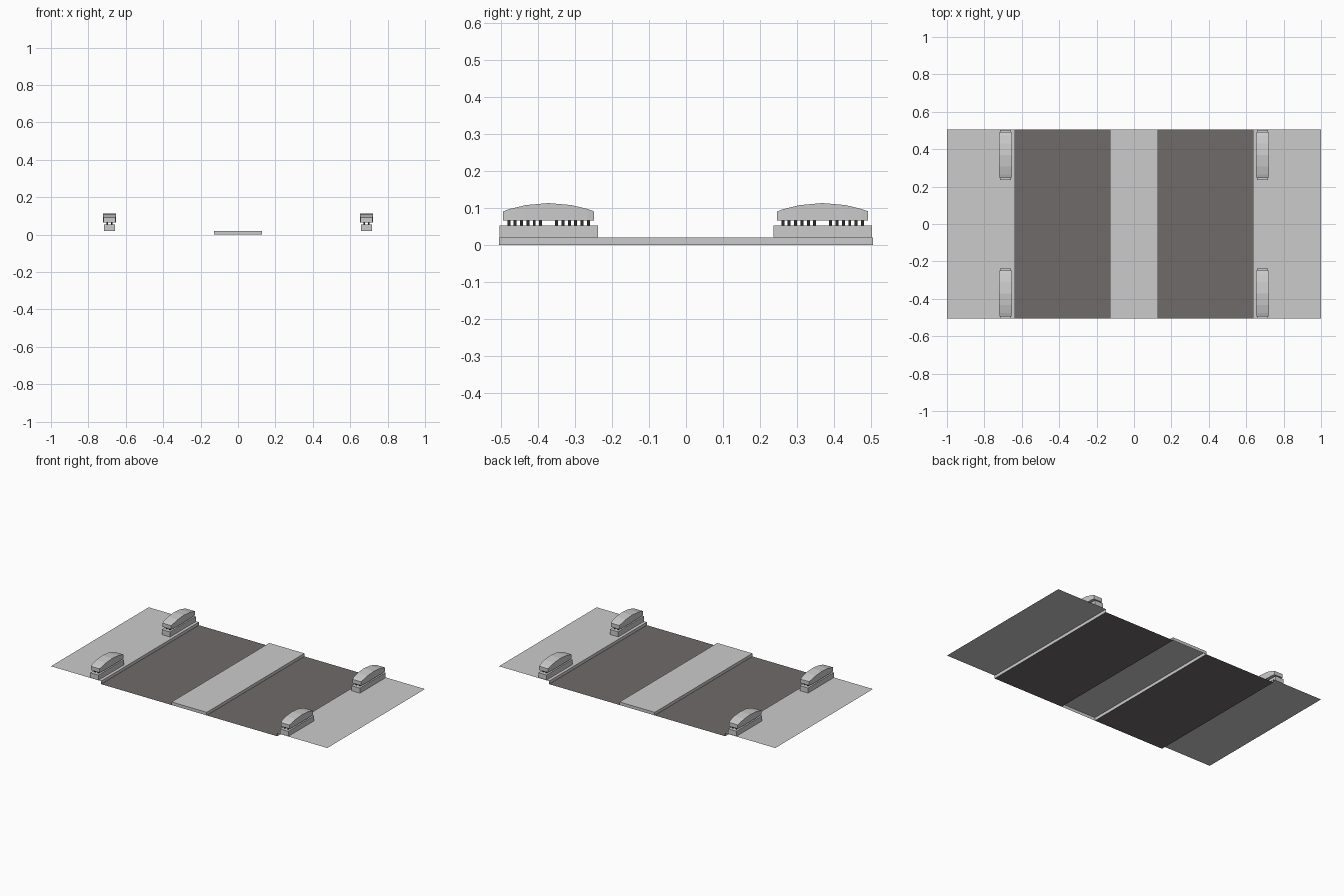
import bpy

if "Cube" in bpy.data.objects:
    bpy.data.objects.remove(bpy.data.objects["Cube"])

def material(name, rgb):
    m = bpy.data.materials.new(name)
    m.diffuse_color = (*rgb, 1)
    m.use_nodes = True
    m.node_tree.nodes["Principled BSDF"].inputs["Base Color"].default_value = m.diffuse_color
    return m

asphalt = material("asphalt", (0.16, 0.147, 0.145))
black = material("black_metal", (0.03, 0.025, 0.025))

def mesh_object(name, verts, faces, mat=None):
    me = bpy.data.meshes.new(name)
    me.from_pydata(verts, [], faces)
    me.update()
    if mat:
        me.materials.append(mat)
    ob = bpy.data.objects.new(name, me)
    bpy.context.collection.objects.link(ob)
    return ob

BOX = [(0, 3, 2, 1), (4, 5, 6, 7), (0, 1, 5, 4),
       (1, 2, 6, 5), (2, 3, 7, 6), (3, 0, 4, 7)]

def box_verts(x0, x1, y0, y1, z0, z1):
    return [(x, y, z) for z in (z0, z1)
            for x, y in ((x0, y0), (x1, y0), (x1, y1), (x0, y1))]

Y, H = 0.505, 0.02          # street half length, kerb height
ROAD_IN, ROAD_OUT = 0.127, 0.637

# Raised median, open underneath
mesh_object("median", box_verts(-ROAD_IN, ROAD_IN, -Y, Y, 0, H), BOX[1:])

# Road lanes and pavements with a kerb face, all thin sheets
for side, s in (("left", -1), ("right", 1)):
    order = (0, 1, 2, 3) if s > 0 else (3, 2, 1, 0)
    a, b = s * ROAD_IN, s * ROAD_OUT
    mesh_object(side + "_lane",
                [(a, -Y, 0), (b, -Y, 0), (b, Y, 0), (a, Y, 0)], [order], asphalt)
    mesh_object(side + "_pavement",
                [(b, -Y, 0), (b, -Y, H), (s, -Y, H),
                 (b, Y, 0), (b, Y, H), (s, Y, H)],
                [f if s > 0 else f[::-1] for f in ((0, 1, 4, 3), (1, 2, 5, 4))])

# Half of the arched cap: distance from centre, half width, top height
ARCH = [(0.123, 0.031, 0.091), (0.105, 0.034, 0.0975),
        (0.062, 0.036, 0.108), (0, 0.036, 0.1135)]
STATIONS = [(-d, w, z) for d, w, z in ARCH] + ARCH[-2::-1]

def bench(name, cx, cy):
    # Plinth
    mesh_object(name + "_plinth",
                box_verts(cx - 0.03, cx + 0.03, cy - 0.133, cy + 0.133, H, 0.053), BOX)
    # Arched cap lofted along its length
    verts, faces = [], []
    for d, w, z in STATIONS:
        verts += [(cx - w, cy + d, 0.066), (cx + w, cy + d, 0.066),
                  (cx + w, cy + d, z), (cx - w, cy + d, z)]
    n = len(STATIONS)
    for i in range(n - 1):
        for j in range(4):
            k = (j + 1) % 4
            faces.append((4*i + j, 4*i + 4 + j, 4*i + 4 + k, 4*i + k))
    faces += [(0, 1, 2, 3), tuple(4*(n - 1) + j for j in (3, 2, 1, 0))]
    mesh_object(name + "_cap", verts, faces)
    # Two rows of short posts between plinth and cap
    verts, faces = [], []
    for px in (cx - 0.012, cx + 0.012):
        for sy in (-1, 1):
            for i in range(6):
                py = cy + sy * (0.0215 + 0.0172 * i)
                o = len(verts)
                verts += box_verts(px - 0.004, px + 0.004, py - 0.004, py + 0.004,
                                   0.053, 0.066)
                faces += [tuple(o + v for v in f) for f in BOX]
    mesh_object(name + "_posts", verts, faces, black)

for side, x in (("left", -0.687), ("right", 0.687)):
    for end, y in (("front", -0.371), ("back", 0.369)):
        bench(f"{end}_{side}_bench", x, y)

# Consistent outward normals on the closed bench parts
import bmesh
for ob in bpy.data.objects:
    if "bench" in ob.name:
        bm = bmesh.new()
        bm.from_mesh(ob.data)
        bmesh.ops.recalc_face_normals(bm, faces=bm.faces)
        bm.to_mesh(ob.data)
        bm.free()
